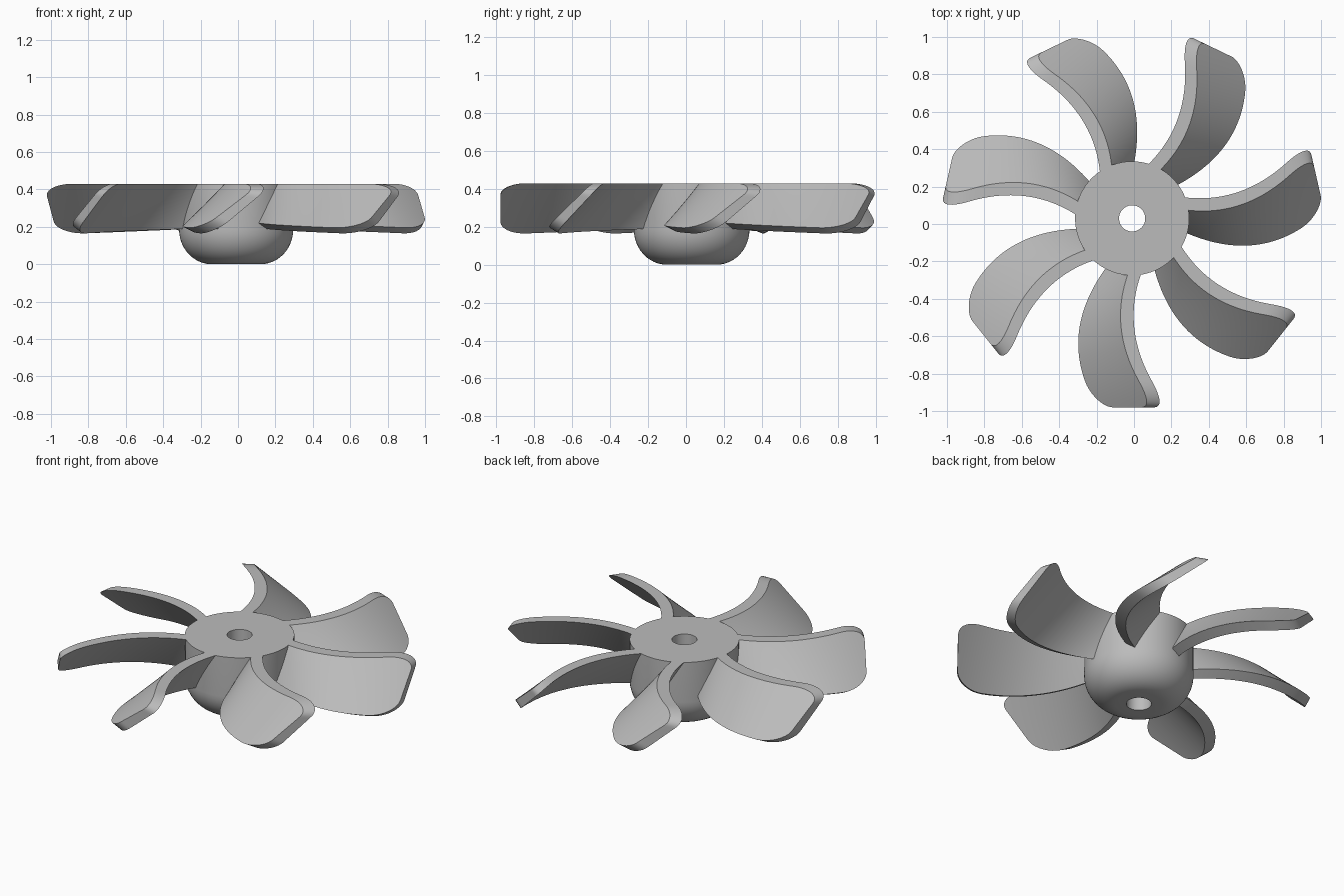
import bpy, bmesh, math

cube = bpy.data.objects.get("Cube")
if cube:
    bpy.data.objects.remove(cube)

CENTRE = (-0.01, 0.03, 0)
TOP = 0.43
BLADES = 7

grey = bpy.data.materials.new("light_grey")
grey.use_nodes = True
grey.diffuse_color = (0.5, 0.5, 0.5, 1)
grey.node_tree.nodes["Principled BSDF"].inputs["Base Color"].default_value = (0.5, 0.5, 0.5, 1)


def lerp(a, b, t):
    return a + (b - a) * t


def add_object(name, mesh, angle=0):
    obj = bpy.data.objects.new(name, mesh)
    obj.location = CENTRE
    obj.rotation_euler.z = angle
    bpy.context.collection.objects.link(obj)
    return obj


def finish(bm, name):
    bmesh.ops.remove_doubles(bm, verts=bm.verts, dist=0.0001)
    bmesh.ops.recalc_face_normals(bm, faces=bm.faces)
    mesh = bpy.data.meshes.new(name)
    bm.to_mesh(mesh)
    bm.free()
    mesh.materials.append(grey)
    return mesh


def smooth(obj):
    bpy.ops.object.select_all(action="DESELECT")
    obj.select_set(True)
    bpy.context.view_layer.objects.active = obj
    bpy.ops.object.shade_smooth_by_angle(angle=math.radians(35))


# Hub: a bowl-bottomed cylinder with a bore, lathed from one closed profile
bm = bmesh.new()
profile = [(0.07, TOP), (0.07, 0)]
for i in range(13):
    a = math.pi / 2 * i / 12
    profile.append((0.13 + 0.175 * math.sin(a), 0.185 * (1 - math.cos(a))))
profile.append((0.305, TOP))
verts = [bm.verts.new((r, 0, z)) for r, z in profile]
edges = [bm.edges.new((v, verts[i - 1])) for i, v in enumerate(verts)]
bmesh.ops.spin(bm, geom=verts + edges, cent=(0, 0, 0), axis=(0, 0, 1),
               angle=math.tau, steps=72)
smooth(add_object("hub", finish(bm, "hub")))


# Blade: a tilted plate, curved in plan, cut level along its top
def blade_point(r, t, under):
    upper_x = -0.062 + 0.8 * (r - 0.52) ** 2
    lower_x = -0.288 + 0.9 * (r - 0.67) ** 2
    lower_z = 0.2 - 0.04 * r
    if under:
        return lerp(upper_x + 0.07, lower_x + 0.06, t), -r, lerp(TOP, lower_z, t)
    return lerp(upper_x, lower_x, t), -r, lerp(TOP, lower_z + 0.03, t)


def tip_radius(t):
    d = min(1, min(t, 1 - t) / 0.25)
    return 1.01 - 0.14 * (1 - math.sqrt(1 - (1 - d) ** 2))


def blade_mesh(across=28, along=28):
    bm = bmesh.new()
    sides = []
    for under in (False, True):
        grid = []
        for j in range(across + 1):
            t = (1 - math.cos(math.pi * j / across)) / 2
            root, tip = lerp(0.28, 0.22, t), tip_radius(t)
            grid.append([bm.verts.new(blade_point(lerp(root, tip, i / along), t, under))
                         for i in range(along + 1)])
        for j in range(across):
            for i in range(along):
                bm.faces.new((grid[j][i], grid[j][i + 1], grid[j + 1][i + 1], grid[j + 1][i]))
        # Ordered rim of this side
        rim = grid[0][:-1] + [row[-1] for row in grid[:-1]]
        rim += grid[-1][:0:-1] + [row[0] for row in grid[:0:-1]]
        sides.append(rim)
    a, b = sides
    for i in range(len(a)):
        bm.faces.new((a[i - 1], a[i], b[i], b[i - 1]))
    return finish(bm, "blade")


mesh = blade_mesh()
for k in range(BLADES):
    blade = add_object(f"blade_{k + 1}", mesh, math.tau * k / BLADES)
    if k == 0:
        smooth(blade)
